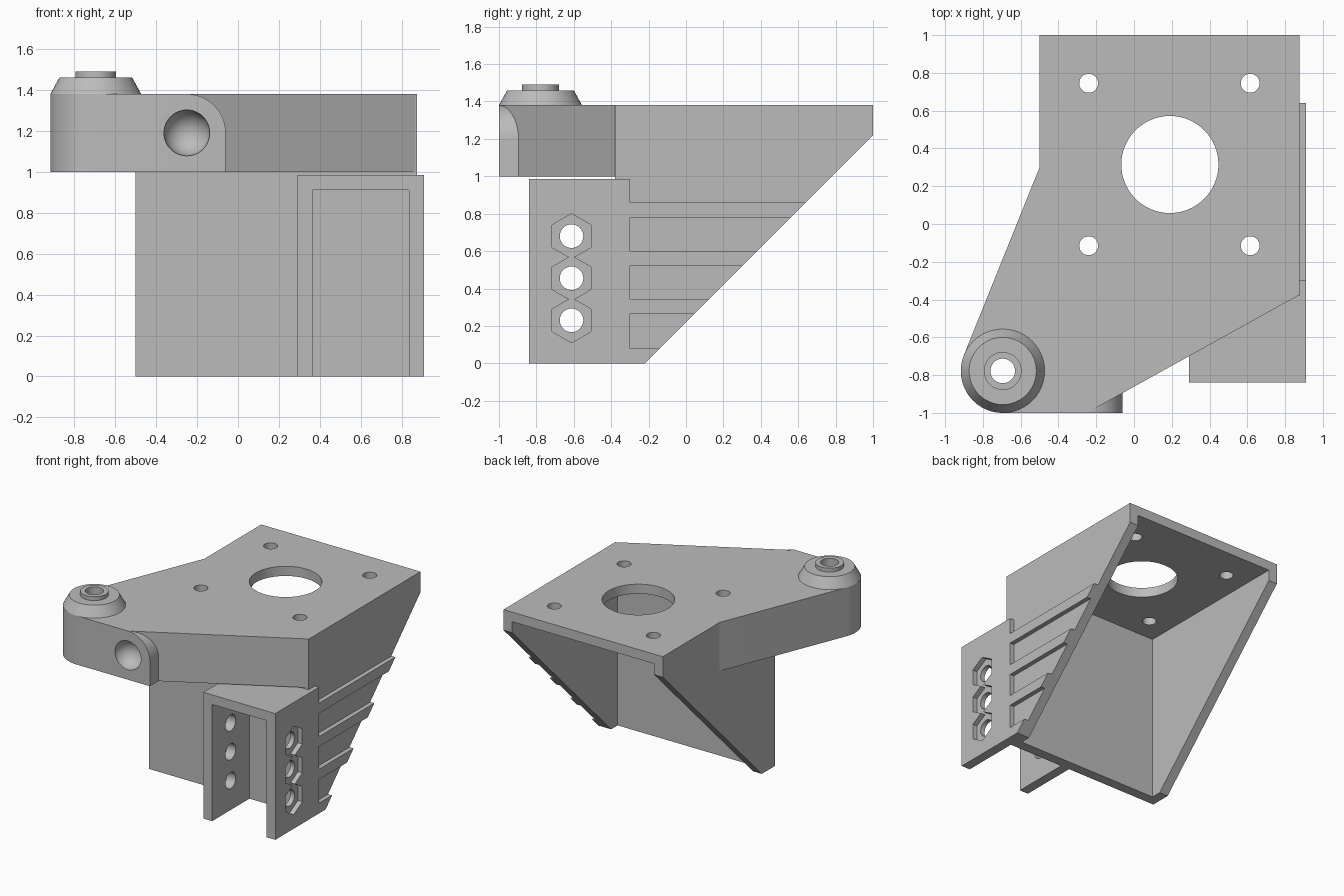
import bpy, bmesh
from math import radians, sin, cos, atan2, acos, hypot, degrees
from mathutils import Vector

cube = bpy.data.objects.get("Cube")
if cube:
    bpy.data.objects.remove(cube, do_unlink=True)

grey = bpy.data.materials.new("plain grey")
grey.use_nodes = True
grey.diffuse_color = (0.5, 0.5, 0.5, 1)
grey.node_tree.nodes["Principled BSDF"].inputs["Base Color"].default_value = (0.5, 0.5, 0.5, 1)


def finish(name, bm):
    bmesh.ops.recalc_face_normals(bm, faces=bm.faces)
    mesh = bpy.data.meshes.new(name)
    bm.to_mesh(mesh)
    bm.free()
    mesh.materials.append(grey)
    obj = bpy.data.objects.new(name, mesh)
    bpy.context.collection.objects.link(obj)
    return obj


def prism(name, axis, points, start, end):
    """Extrude a 2D outline along one axis."""
    place = {"x": lambda u, v: (start, u, v),
             "y": lambda u, v: (u, start, v),
             "z": lambda u, v: (u, v, start)}[axis]
    bm = bmesh.new()
    face = bm.faces.new([bm.verts.new(place(u, v)) for u, v in points])
    grown = bmesh.ops.extrude_face_region(bm, geom=[face])
    move = Vector([(end - start) * (axis == a) for a in "xyz"])
    bmesh.ops.translate(bm, vec=move, verts=[g for g in grown["geom"] if isinstance(g, bmesh.types.BMVert)])
    return finish(name, bm)


def arc(cu, cv, r, first=0, last=360, n=48):
    full = last - first == 360
    steps = n if full else n + 1
    angles = [radians(first + (last - first) * i / n) for i in range(steps)]
    return [(cu + r * cos(a), cv + r * sin(a)) for a in angles]


def rect(u0, u1, v0, v1):
    return [(u0, v0), (u1, v0), (u1, v1), (u0, v1)]


def combine(obj, other, operation="DIFFERENCE"):
    mod = obj.modifiers.new("combine", "BOOLEAN")
    mod.operation, mod.solver, mod.object = operation, "EXACT", other
    bpy.context.view_layer.objects.active = obj
    bpy.ops.object.modifier_apply(modifier=mod.name)
    bpy.data.objects.remove(other, do_unlink=True)


# Wedge shell: side walls, front wall and deck, open to the back and below
FRONT, TOP, LEFT, RIGHT = -0.38, 1.38, -0.5, 0.875
shell = prism("wedge_housing", "x",
              [(FRONT, 0), (-0.22, 0), (1, 1.22), (1, TOP), (FRONT, TOP)], LEFT, RIGHT)
combine(shell, prism("cavity", "z", rect(-0.425, 0.8, -0.3, 1.2), -0.2, 1.305))

# Deck openings: large central hole and four screw holes
combine(shell, prism("centre_hole", "z", arc(0.19, 0.315, 0.257, n=64), 1.2, 1.5))
for x in (-0.24, 0.615):
    for y in (-0.115, 0.745):
        combine(shell, prism("screw_hole", "z", arc(x, y, 0.05, n=32), 1.2, 1.5))

# Solid arm reaching to the rounded pivot corner
px, py, pr = -0.695, -0.778, 0.222
dx, dy = LEFT - px, 0.3 - py
tangent = degrees(atan2(dy, dx) + acos(pr / hypot(dx, dy)))
arm = prism("pivot_arm", "z",
            [(LEFT, 0.3)] + arc(px, py, pr, tangent, 270, 24)
            + [(-0.25, -1), (RIGHT, -0.376), (RIGHT, FRONT + 0.005), (LEFT, FRONT + 0.005)], 1, TOP)

# Bolt boss with a rounded upper corner and a spherical socket
boss = prism("boss", "y", [(-0.3, 1), (-0.06, 1)] + arc(-0.25, 1.19, 0.19, 0, 90, 20)
             + [(-0.3, TOP)], -1, -0.82)
combine(arm, boss, "UNION")
bm = bmesh.new()
bmesh.ops.create_uvsphere(bm, u_segments=48, v_segments=24, radius=0.112)
bmesh.ops.translate(bm, vec=(-0.25, -1, 1.19), verts=bm.verts)
combine(arm, finish("socket", bm))
combine(arm, prism("pivot_bore", "z", arc(px, py, 0.065), 0.9, 1.6))

# Pivot cap: lathed cone, collar and bore
profile = [(0.065, TOP), (pr, TOP), (0.178, 1.46), (0.1, 1.46), (0.1, 1.49), (0.065, 1.49)]
bm = bmesh.new()
rings = [[bm.verts.new((u, v, z)) for u, v in arc(px, py, r)] for r, z in profile]
for a, b in zip(rings, rings[1:] + rings[:1]):
    for i in range(len(a)):
        j = (i + 1) % len(a)
        bm.faces.new((a[i], a[j], b[j], b[i]))
cap = finish("pivot_cap", bm)

# U-shaped bracket, open at the front and below
bracket = prism("channel_bracket", "y",
                [(0.29, 0), (0.365, 0), (0.365, 0.91), (0.835, 0.91), (0.835, 0),
                 (0.91, 0), (0.91, 0.985), (0.29, 0.985)], -0.84, FRONT)
for z in (0.23, 0.455, 0.68):
    combine(bracket, prism("bolt_hole", "x", arc(-0.612, z, 0.063, n=32), 0.2, 1))
    combine(bracket, prism("nut_recess", "x", arc(-0.612, z, 0.12, 30, 390, 6), 0.872, 1))

# Side pad with horizontal ribs ending on the sloped edge
comb = [(FRONT, 0)]
for low, high in ((0, 0.08), (0.265, 0.345), (0.52, 0.6), (0.78, 0.86)):
    comb += [(-0.3, low), (low - 0.22, low), (high - 0.22, high), (-0.3, high)]
comb = comb[:1] + comb[2:] + [(-0.3, 0.985), (FRONT, 0.985)]
ribs = prism("side_ribs", "x", comb, RIGHT, 0.91)

# Smooth the round surfaces while keeping hard edges
for obj in (shell, arm, cap, bracket, ribs):
    bpy.ops.object.select_all(action="DESELECT")
    obj.select_set(True)
    bpy.context.view_layer.objects.active = obj
    bpy.ops.object.shade_smooth_by_angle(angle=radians(30))
